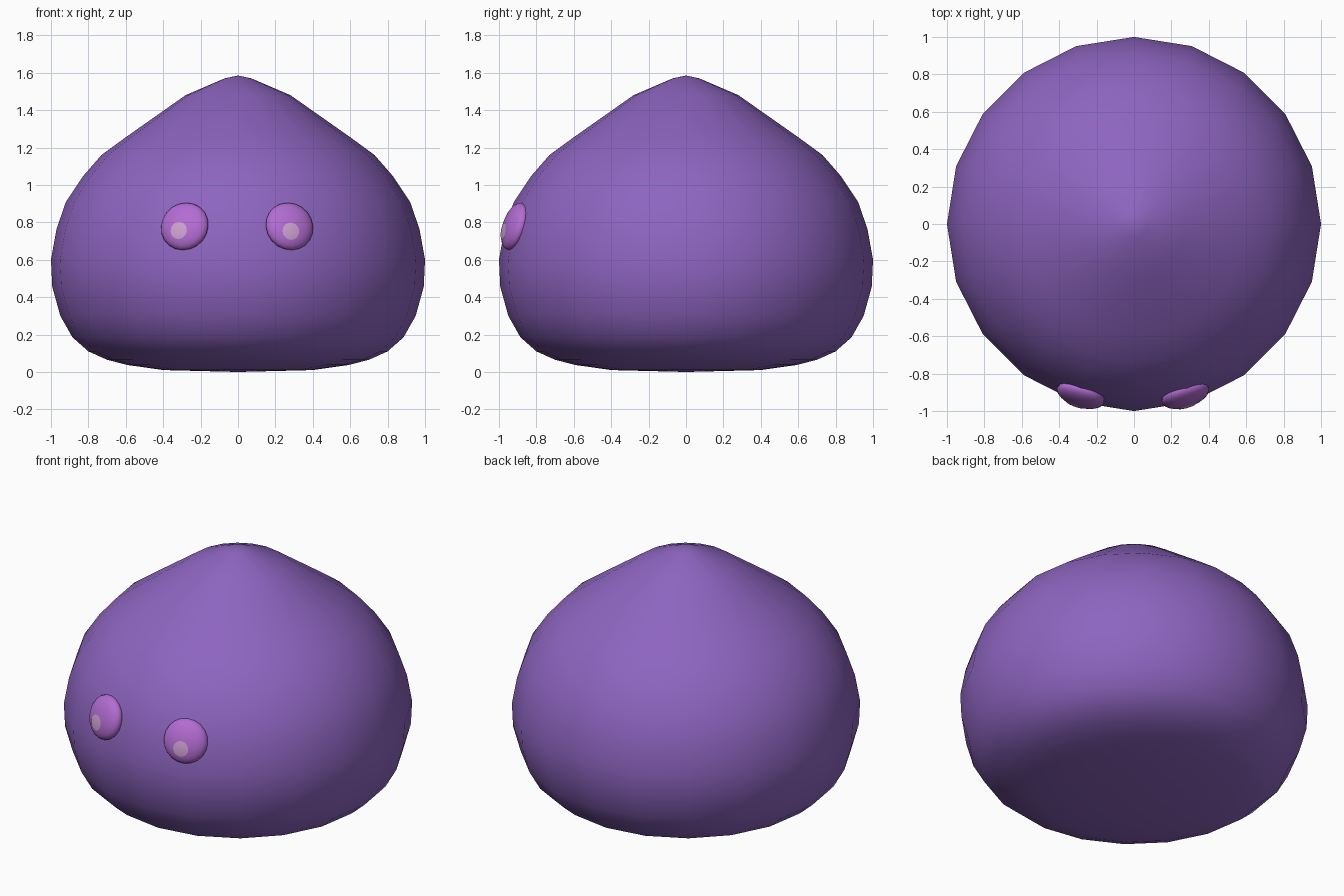
import bpy, bmesh
from math import sin, cos, pi, sqrt
from mathutils import Matrix, Vector

if "Cube" in bpy.data.objects:
    bpy.data.objects.remove(bpy.data.objects["Cube"])


def material(name, rgb):
    m = bpy.data.materials.new(name)
    m.diffuse_color = (*rgb, 1)
    m.use_nodes = True
    m.node_tree.nodes["Principled BSDF"].inputs["Base Color"].default_value = m.diffuse_color
    return m


def finish(bm, name, mat):
    bmesh.ops.recalc_face_normals(bm, faces=bm.faces)
    for f in bm.faces:
        f.smooth = True
    me = bpy.data.meshes.new(name)
    bm.to_mesh(me)
    bm.free()
    me.materials.append(mat)
    ob = bpy.data.objects.new(name, me)
    bpy.context.collection.objects.link(ob)
    return ob


purple = material("body_purple", (0.27, 0.13, 0.53))
pink = material("eye_pink", (0.45, 0.15, 0.65))
pale = material("glint_pale", (0.62, 0.36, 0.64))

# body: drop-shaped profile turned in 20 steps
profile = [(0, 0), (0.40, 0.01), (0.59, 0.037), (0.70, 0.065), (0.80, 0.11),
           (0.885, 0.185), (0.95, 0.30), (0.993, 0.455), (1.0, 0.60),
           (0.97, 0.765), (0.92, 0.91), (0.83, 1.045), (0.73, 1.16),
           (0.60, 1.255), (0.28, 1.48), (0.07, 1.57), (0, 1.585)]
bm = bmesh.new()
verts = [bm.verts.new((r, 0, z)) for r, z in profile]
edges = [bm.edges.new(p) for p in zip(verts, verts[1:])]
bmesh.ops.spin(bm, geom=verts + edges, cent=(0, 0, 0), axis=(0, 0, 1),
               angle=2 * pi, steps=20)
bmesh.ops.remove_doubles(bm, verts=bm.verts, dist=0.0005)
finish(bm, "body", purple)

R, D = 0.132, 0.056  # eye radius and bulge


def eye(side, x, gx, gz):
    """Flattened dome lying on the body, with a glint at front position gx, gz."""
    normal = Vector((0.29 * x / abs(x), -0.91, 0.29)).normalized()
    place = Matrix.Translation((x, -0.915, 0.778)) @ \
        normal.to_track_quat('Z', 'Y').to_matrix().to_4x4()
    bm = bmesh.new()
    bmesh.ops.create_uvsphere(bm, u_segments=20, v_segments=12, radius=1)
    bmesh.ops.transform(bm, matrix=place @ Matrix.Diagonal((R, R, D, 1)), verts=bm.verts)
    finish(bm, side + "_eye", pink)

    # glint: small round patch following the dome
    local = place.inverted() @ Vector((gx, -0.985, gz))

    def on_dome(rad, a):
        u, v = local.x + rad * cos(a), local.y + rad * sin(a)
        w = D * sqrt(max(0, 1 - (u * u + v * v) / R ** 2))
        return place @ Vector((u, v, w + 0.003))

    bm = bmesh.new()
    n = 20
    mid = bm.verts.new(on_dome(0, 0))
    rings = [[bm.verts.new(on_dome(rad, 2 * pi * i / n)) for i in range(n)]
             for rad in (0.016, 0.032, 0.046)]
    for i in range(n):
        j = (i + 1) % n
        bm.faces.new((mid, rings[0][i], rings[0][j]))
        for a, b in zip(rings, rings[1:]):
            bm.faces.new((a[i], b[i], b[j], a[j]))
    finish(bm, side + "_eye_glint", pale)


eye("left", -0.285, -0.322, 0.762)
eye("right", 0.275, 0.285, 0.755)
